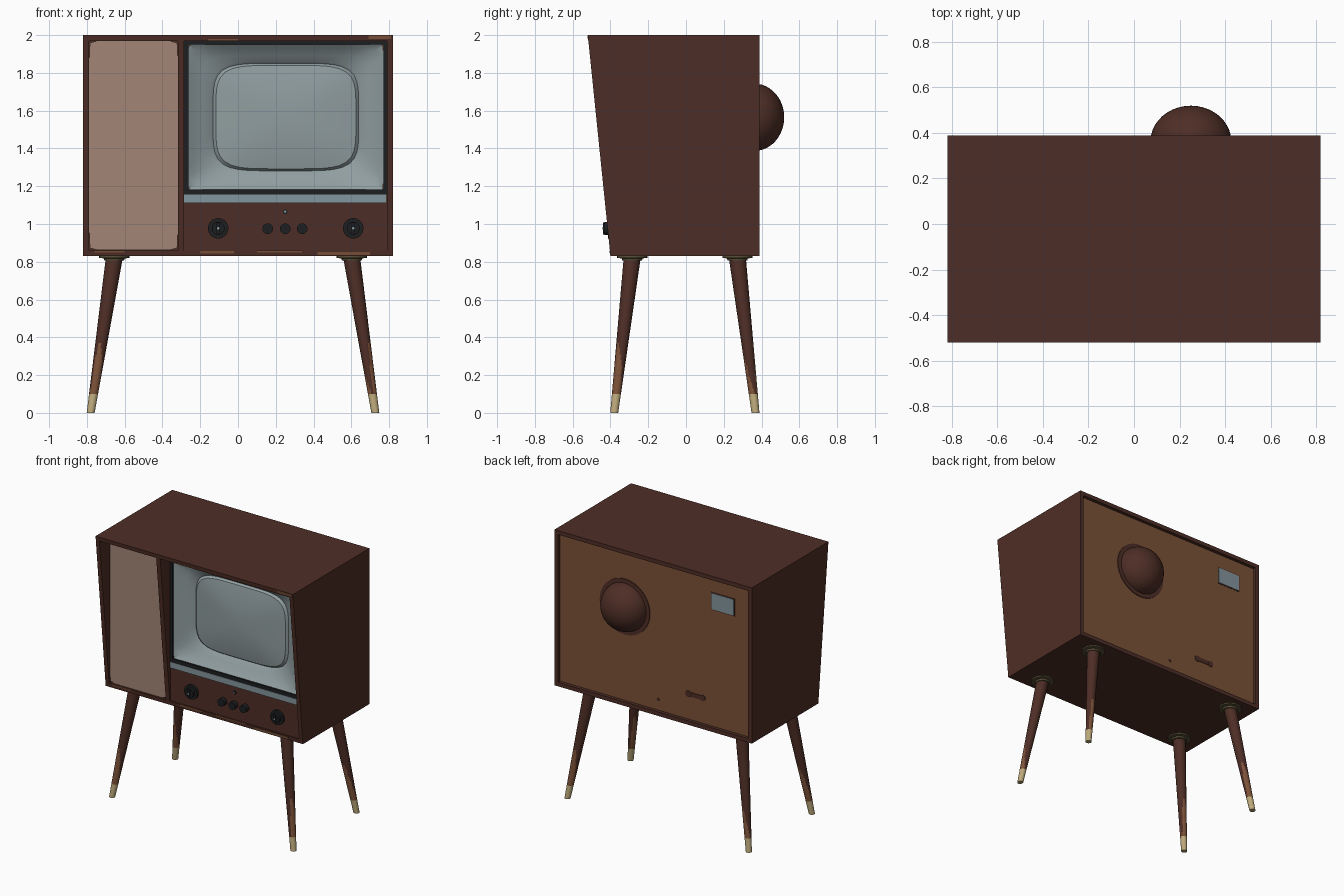
import bpy, bmesh, math
from mathutils import Vector

cube = bpy.data.objects.get("Cube")
if cube:
    bpy.data.objects.remove(cube, do_unlink=True)


def material(name, r, g, b):
    m = bpy.data.materials.new(name)
    m.use_nodes = True
    m.diffuse_color = (r, g, b, 1)
    bsdf = m.node_tree.nodes["Principled BSDF"]
    bsdf.inputs["Base Color"].default_value = (r, g, b, 1)
    bsdf.inputs["Roughness"].default_value = 0.7
    return m


WOOD = material("dark wood", 0.076, 0.027, 0.019)
WORN = material("worn wood", 0.20, 0.084, 0.04)
CLOTH = material("speaker cloth", 0.36, 0.24, 0.18)
GLASS = material("screen grey", 0.28, 0.34, 0.35)
TRIM = material("blue grey metal", 0.23, 0.30, 0.34)
BLACK = material("black plastic", 0.012, 0.013, 0.014)
BRASS = material("pale brass", 0.51, 0.40, 0.20)
OLIVE = material("dull brass", 0.10, 0.08, 0.04)


def finish(name, bm, mats, smooth=False):
    bmesh.ops.recalc_face_normals(bm, faces=bm.faces)
    me = bpy.data.meshes.new(name)
    bm.to_mesh(me)
    bm.free()
    ob = bpy.data.objects.new(name, me)
    bpy.context.collection.objects.link(ob)
    for m in mats:
        me.materials.append(m)
    if smooth:
        bpy.ops.object.select_all(action="DESELECT")
        ob.select_set(True)
        bpy.context.view_layer.objects.active = ob
        bpy.ops.object.shade_smooth_by_angle(angle=math.radians(35))
    return ob


def loft(name, loops, mats, cap_start=True, cap_end=True, smooth=False, rule=None):
    """Skin a list of equal-length closed loops."""
    bm = bmesh.new()
    rings = [[bm.verts.new(p) for p in loop] for loop in loops]
    n = len(rings[0])
    for a, b in zip(rings, rings[1:]):
        for i in range(n):
            j = (i + 1) % n
            bm.faces.new((a[i], a[j], b[j], b[i]))
    if cap_start:
        bm.faces.new(rings[0])
    if cap_end:
        bm.faces.new(rings[-1])
    if rule:
        for f in bm.faces:
            f.material_index = rule(f.calc_center_median())
    return finish(name, bm, mats, smooth)


def prism(name, profile, x0, x1, mat):
    """Extrude a (y, z) profile along x."""
    return loft(name, [[(x, y, z) for y, z in profile] for x in (x0, x1)], [mat])


def box(name, x0, x1, y0, y1, z0, z1, mat):
    return prism(name, [(y0, z0), (y1, z0), (y1, z1), (y0, z1)], x0, x1, mat)


def squircle(cx, cz, hx, hz, power, y, n=64):
    """Rounded rectangle loop facing the front."""
    pts = []
    for i in range(n):
        c, s = math.cos(math.tau * i / n), math.sin(math.tau * i / n)
        k = (abs(c) ** power + abs(s) ** power) ** (-1 / power)
        pts.append((cx + hx * c * k, y, cz + hz * s * k))
    return pts


def disc(name, x, z, r, y0, y1, mat, n=32):
    return loft(name, [squircle(x, z, r, r, 2, y, n) for y in (y0, y1)], [mat], smooth=True)


# Cabinet shell with a front that leans out towards the top
LOW, HIGH, BACK, T = 0.83, 2.0, 0.39, 0.03


def front(z):
    return -0.40 - 0.12 * (z - LOW) / (HIGH - LOW)


def board(name, x0, x1, z0, z1, y_back=BACK, mat=WOOD, out=0.0):
    prism(name, [(front(z0) - out, z0), (y_back, z0), (y_back, z1), (front(z1) - out, z1)], x0, x1, mat)


board("right_wall", -0.82, -0.79, LOW, HIGH)
board("left_wall", 0.79, 0.82, LOW, HIGH)
board("top_board", -0.79, 0.79, HIGH - T, HIGH)
board("bottom_board", -0.79, 0.79, LOW, LOW + T)
board("divider", -0.318, -0.285, LOW + T, HIGH - T, -0.3)

# Worn chips along the front edges
for i, (x0, x1, z0, z1) in enumerate([(0.42, 0.70, 0.835, 0.852), (-0.2, -0.02, 0.845, 0.858),
                                      (0.1, 0.34, 0.85, 0.859), (0.69, 0.81, 1.98, 1.997),
                                      (-0.16, 0.0, 1.972, 1.98), (-0.76, -0.6, 0.848, 0.858)]):
    board("edge_chip_%d" % i, x0, x1, z0, z1, front(z0) + 0.002, WORN, 0.002)

# Speaker panel
box("speaker_backing", -0.79, -0.318, -0.385, -0.35, 0.86, 1.97, WOOD)
loft("speaker_cloth", [squircle(-0.553, 1.416, 0.235, 0.553, 40, y) for y in (-0.395, -0.38)], [CLOTH])

# Control panel and metal strip
box("control_panel", -0.285, 0.79, -0.395, -0.35, 0.86, 1.11, WOOD)
box("metal_strip", -0.285, 0.785, -0.403, -0.35, 1.11, 1.155, TRIM)

# Black screen frame
for name, x0, x1, z0, z1 in [("frame_bottom", -0.285, 0.79, 1.155, 1.182),
                             ("frame_top", -0.285, 0.79, 1.95, 1.97),
                             ("frame_right", -0.285, -0.263, 1.182, 1.95),
                             ("frame_left", 0.77, 0.79, 1.182, 1.95)]:
    box(name, x0, x1, -0.40, -0.33, z0, z1, BLACK)

# Sunken screen surround and bulging tube
CX, CZ = 0.2535, 1.566
loft("screen_surround", [squircle(CX, CZ, hx, hz, p, y) for hx, hz, p, y in
                         [(0.518, 0.386, 80, -0.39), (0.49, 0.365, 24, -0.372),
                          (0.44, 0.325, 9, -0.34), (0.395, 0.292, 5.5, -0.322),
                          (0.385, 0.284, 5, -0.312)]],
     [GLASS], False, False, True)
tube = []
for s in (1.0, 0.985, 0.96, 0.85, 0.65, 0.4, 0.15):
    rim = 0.014 * min(1, (1 - s) / 0.04)
    tube.append(squircle(CX, CZ, 0.386 * s, 0.285 * s, 2 + 3 * s, -0.312 - rim - 0.03 * (1 - s * s)))
loft("screen_tube", tube, [GLASS], False, True, True)

# Knobs
for side, x in (("right", -0.105), ("left", 0.61)):
    disc(side + "_dial", x, 0.977, 0.054, -0.412, -0.39, BLACK)
    disc(side + "_dial_cap", x, 0.977, 0.034, -0.432, -0.41, BLACK)
    box(side + "_dial_grip", x - 0.009, x + 0.009, -0.44, -0.43, 0.945, 1.009, BLACK)
    disc(side + "_dial_pin", x, 0.977, 0.007, -0.443, -0.435, TRIM, 16)
for i, x in enumerate((0.157, 0.25, 0.34)):
    disc("small_knob_%d" % i, x, 0.975, 0.028, -0.43, -0.39, BLACK)
disc("lamp_ring", 0.25, 1.065, 0.013, -0.402, -0.39, BLACK, 16)
disc("lamp", 0.25, 1.065, 0.006, -0.405, -0.40, TRIM, 12)

# Back panel with its fittings
box("back_panel", -0.79, 0.79, 0.34, 0.365, 0.86, 1.97, WORN)
disc("dome_ring", 0.25, 1.565, 0.208, 0.36, 0.371, WOOD, 48)
bm = bmesh.new()
bmesh.ops.create_uvsphere(bm, u_segments=40, v_segments=24, radius=1)
for v in bm.verts:
    v.co = (0.25 + 0.178 * v.co.x, 0.362 + 0.158 * v.co.y, 1.565 + 0.178 * v.co.z)
finish("back_dome", bm, [WOOD], True)
box("label_rim", -0.662, -0.464, 0.36, 0.367, 1.733, 1.867, WOOD)
box("label_plate", -0.655, -0.47, 0.36, 0.37, 1.74, 1.86, TRIM)
loft("cable_slot", [squircle(-0.335, 1.05, 0.075, 0.016, 4, y, 32) for y in (0.36, 0.369)], [WOOD])
for x in (-0.395, -0.275):
    disc("slot_end", x, 1.05, 0.023, 0.36, 0.37, WOOD, 20)
disc("back_screw", -0.025, 0.94, 0.01, 0.36, 0.37, WOOD, 12)

# Splayed tapered legs with worn lower parts and brass tips
def ring(c, r, z, n=24):
    return [(c.x + r * math.cos(math.tau * i / n), c.y + r * math.sin(math.tau * i / n), z) for i in range(n)]


def leg(name, top, foot, phase):
    top, foot = Vector(top), Vector(foot)

    def centre(z):
        return foot.lerp(top, z / 0.82)

    def rule(p):
        if p.z < 0.1:
            return 2
        c = centre(p.z)
        a = math.atan2(p.y - c.y, p.x - c.x)
        return int(p.z < 0.24 + 0.14 * math.sin(2 * a + phase + 5 * p.z))

    heights = [0, 0.1] + [0.1 + 0.03 * i for i in range(1, 13)] + [0.82]
    loft(name, [ring(centre(z), 0.021 + 0.024 * z / 0.82, z) for z in heights],
         [WOOD, WORN, BRASS], smooth=True, rule=rule)
    loft(name + "_flange", [ring(top, r, z) for r, z in
                            ((0.052, 0.806), (0.055, 0.818), (0.08, 0.82), (0.08, 0.832))], [OLIVE], smooth=True)


for i, (end, y_top, y_foot) in enumerate((("front", -0.285, -0.38), ("back", 0.272, 0.368))):
    leg(end + "_right_leg", (-0.655, y_top), (-0.78, y_foot), 3.4 + i)
    leg(end + "_left_leg", (0.602, y_top), (0.727, y_foot), 1.2 + 2 * i)
